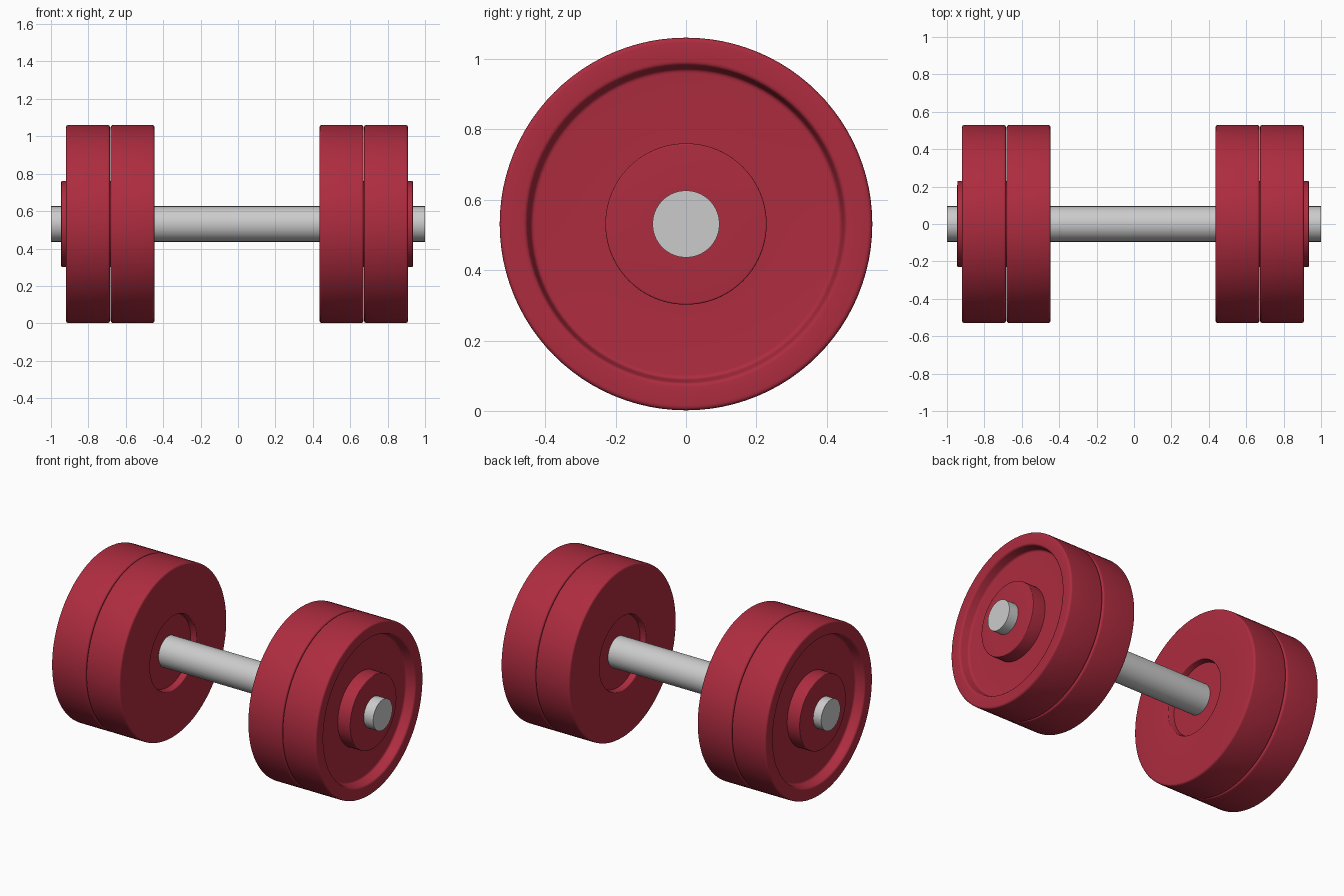
import bpy, bmesh
from math import pi
from mathutils import Vector, Matrix

if "Cube" in bpy.data.objects:
    bpy.data.objects.remove(bpy.data.objects["Cube"])

AXIS_Z = 0.531     # height of the bar axis
SHIFT = -0.005     # the weights sit slightly off centre
SEGMENTS = 96

red = bpy.data.materials.new("red_paint")
red.diffuse_color = (0.42, 0.025, 0.05, 1)
red.use_nodes = True
red.node_tree.nodes["Principled BSDF"].inputs["Base Color"].default_value = red.diffuse_color


def rounded(points, steps=4):
    """Round each corner (x, radius, rounding) of a closed profile."""
    out = []
    n = len(points)
    for i, (x, r, b) in enumerate(points):
        p = Vector((x, 0, r))
        if b == 0:
            out.append(p)
            continue
        q0 = Vector((points[i - 1][0], 0, points[i - 1][1]))
        q1 = Vector((points[(i + 1) % n][0], 0, points[(i + 1) % n][1]))
        a = p + (q0 - p).normalized() * b
        c = p + (q1 - p).normalized() * b
        for k in range(steps + 1):
            t = k / steps
            out.append(a * (1 - t) ** 2 + p * 2 * t * (1 - t) + c * t * t)
    return out


def lathe(name, points, matrix):
    """Spin a closed profile around the x axis."""
    bm = bmesh.new()
    verts = [bm.verts.new(p) for p in rounded(points)]
    edges = [bm.edges.new((verts[i - 1], verts[i])) for i in range(len(verts))]
    bmesh.ops.spin(bm, geom=verts + edges, cent=(0, 0, 0), axis=(1, 0, 0),
                   angle=2 * pi, steps=SEGMENTS)
    bmesh.ops.remove_doubles(bm, verts=bm.verts, dist=1e-5)
    bmesh.ops.recalc_face_normals(bm, faces=bm.faces)
    mesh = bpy.data.meshes.new(name)
    bm.to_mesh(mesh)
    bm.free()
    obj = bpy.data.objects.new(name, mesh)
    bpy.context.collection.objects.link(obj)
    obj.matrix_world = matrix
    return obj


def smooth(obj):
    bpy.ops.object.select_all(action='DESELECT')
    obj.select_set(True)
    bpy.context.view_layer.objects.active = obj
    bpy.ops.object.shade_smooth_by_angle(angle=pi / 6)


# Weight plate profile: socket on the inner face, dished outer face with hub
plate = [
    (0.036, 0.095, 0), (0.036, 0.222, 0), (0.0, 0.23, 0.004),
    (0.0, 0.529, 0.014), (0.235, 0.529, 0.014), (0.235, 0.452, 0.012),
    (0.175, 0.44, 0.012), (0.175, 0.229, 0), (0.261, 0.229, 0.005),
    (0.261, 0.095, 0),
]

# Two stacked plates on each end
for side, turn in (("right", 0), ("left", pi)):
    for place, x in (("inner", 0.441), ("outer", 0.679)):
        m = (Matrix.Translation((SHIFT, 0, AXIS_Z))
             @ Matrix.Rotation(turn, 4, 'Z') @ Matrix.Translation((x, 0, 0)))
        obj = lathe(f"{side}_{place}_plate", plate, m)
        obj.data.materials.append(red)
        smooth(obj)

# Bar
bpy.ops.mesh.primitive_cylinder_add(vertices=SEGMENTS, radius=0.095, depth=2,
                                    location=(0, 0, AXIS_Z), rotation=(0, pi / 2, 0))
bar = bpy.context.object
bar.name = "bar"
smooth(bar)
